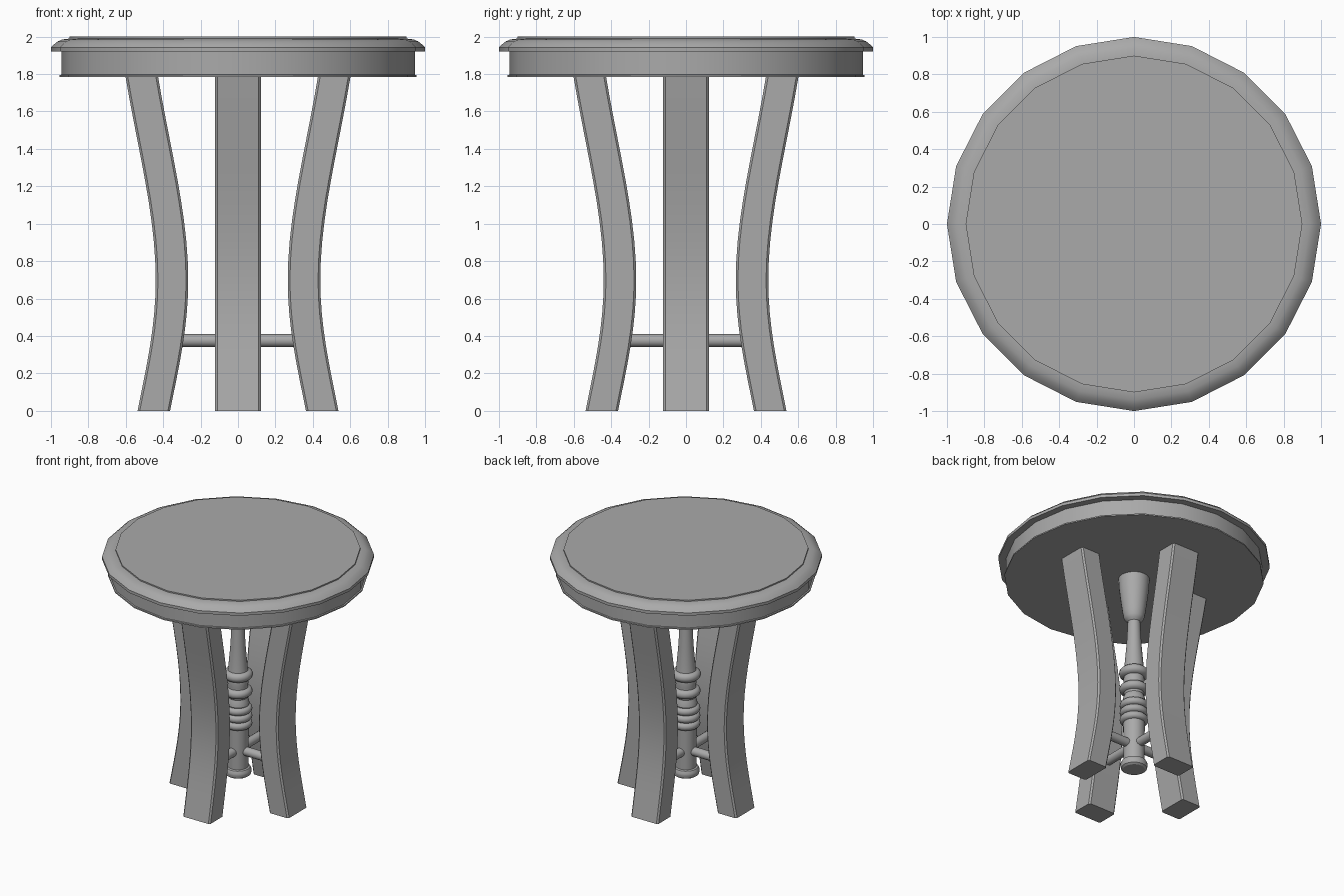
import bpy, bmesh, math
from mathutils import Vector
from mathutils.geometry import interpolate_bezier

cube = bpy.data.objects.get("Cube")
if cube:
    bpy.data.objects.remove(cube, do_unlink=True)

grey = bpy.data.materials.new("plain_grey")
grey.use_nodes = True
grey.diffuse_color = (0.4, 0.4, 0.4, 1)
grey.node_tree.nodes["Principled BSDF"].inputs["Base Color"].default_value = (0.4, 0.4, 0.4, 1)


def finish(name, bm):
    """Turn a bmesh into a shaded object."""
    bmesh.ops.recalc_face_normals(bm, faces=bm.faces)
    mesh = bpy.data.meshes.new(name)
    bm.to_mesh(mesh)
    bm.free()
    mesh.materials.append(grey)
    obj = bpy.data.objects.new(name, mesh)
    bpy.context.collection.objects.link(obj)
    bpy.ops.object.select_all(action='DESELECT')
    obj.select_set(True)
    bpy.context.view_layer.objects.active = obj
    bpy.ops.object.shade_smooth_by_angle(angle=math.radians(32))
    return obj


def skin(name, rings):
    """Bridge successive closed rings of points and cap both ends."""
    bm = bmesh.new()
    loops = [[bm.verts.new(p) for p in ring] for ring in rings]
    n = len(loops[0])
    for a, b in zip(loops, loops[1:]):
        for i in range(n):
            j = (i + 1) % n
            bm.faces.new((a[i], a[j], b[j], b[i]))
    bm.faces.new(loops[0][::-1])
    bm.faces.new(loops[-1])
    return finish(name, bm)


def lathe(name, profile, sides):
    """Revolve (radius, height) pairs about the z axis."""
    angles = [2 * math.pi * i / sides for i in range(sides)]
    return skin(name, [[(r * math.cos(a), r * math.sin(a), z) for a in angles]
                       for r, z in profile])


def bead(z, core, bulge, half):
    """Rounded ring on a turned post."""
    steps = [math.pi * i / 6 for i in range(7)]
    return [(core + (bulge - core) * math.sin(t), z - half * math.cos(t)) for t in steps]


# Round top: moulded rim, apron and raised centre panel
SIDES = 20
lathe("apron", [(0.955, 1.785), (0.955, 1.795), (0.945, 1.797), (0.945, 1.925)], SIDES)
lathe("top_rim", [(0.94, 1.92), (1.0, 1.92), (1.0, 1.943), (0.985, 1.958),
                  (0.965, 1.974), (0.94, 1.985), (0.90, 1.99)], SIDES)
lathe("top_panel", [(0.90, 1.97), (0.90, 2.0)], SIDES)

# Turned central post
post = [(0.08, 0.17), (0.095, 0.18), (0.1, 0.2), (0.1, 0.215), (0.09, 0.235), (0.077, 0.24)]
for height in (0.59, 0.65, 0.71):
    post += bead(height, 0.08, 0.106, 0.029)
post += [(0.085, 0.75), (0.082, 0.77), (0.07, 0.80)]
post += bead(0.85, 0.075, 0.108, 0.034)
post += [(0.075, 0.90), (0.078, 0.93)]
post += bead(0.985, 0.075, 0.11, 0.036)
post += [(0.07, 1.06), (0.056, 1.22), (0.046, 1.42), (0.062, 1.435), (0.075, 1.455),
         (0.084, 1.50), (0.098, 1.60), (0.11, 1.70), (0.115, 1.79)]
lathe("central_post", post, 24)

# Curved legs and the stretchers joining them to the post
lower = interpolate_bezier(Vector((0.45, 0)), Vector((0.40, 0.25)),
                           Vector((0.353, 0.45)), Vector((0.353, 0.7)), 9)
upper = interpolate_bezier(Vector((0.353, 0.7)), Vector((0.353, 1.05)),
                           Vector((0.45, 1.4)), Vector((0.515, 1.79)), 11)
path = lower + upper[1:]
D, W, C = 0.087, 0.122, 0.012          # half depth, half width, chamfer
section = [(D, C - W), (D, W - C), (D - C, W), (C - D, W),
           (-D, W - C), (-D, C - W), (C - D, -W), (D - C, -W)]
ring = [(0.035 * math.cos(math.pi * i / 8), 0.035 * math.sin(math.pi * i / 8))
        for i in range(16)]

for k, side in enumerate(("left", "back", "right", "front")):
    leg = skin(side + "_leg", [[(c.x + u, v, c.y) for u, v in section] for c in path])
    bar = skin(side + "_stretcher", [[(x, u, 0.375 + v) for u, v in ring]
                                     for x in (0.04, 0.31)])
    for obj in (leg, bar):
        obj.rotation_euler.z = k * math.pi / 2
